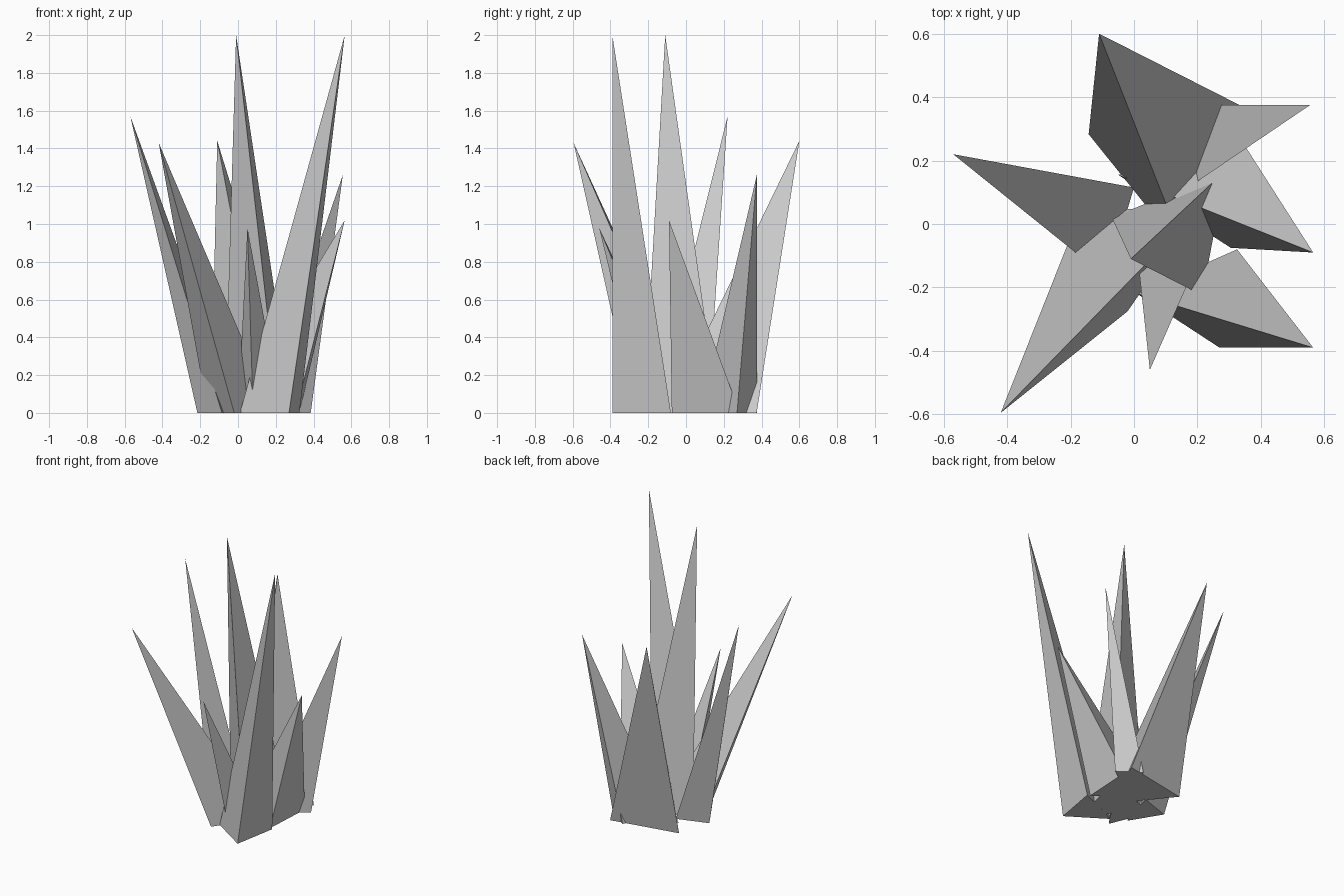
import bpy
import bmesh

if "Cube" in bpy.data.objects:
    bpy.data.objects.remove(bpy.data.objects["Cube"])


def spike(name, tip, base):
    """Three-sided leaning spike: triangular base on the ground, joined to one tip."""
    bm = bmesh.new()
    ring = [bm.verts.new((x, y, 0)) for x, y in base]
    top = bm.verts.new(tip)
    bm.faces.new(ring)
    for i in range(3):
        bm.faces.new((ring[i], ring[(i + 1) % 3], top))
    bmesh.ops.recalc_face_normals(bm, faces=bm.faces)
    mesh = bpy.data.meshes.new(name)
    bm.to_mesh(mesh)
    bm.free()
    obj = bpy.data.objects.new(name, mesh)
    bpy.context.collection.objects.link(obj)
    return obj


# Tall spikes: one central, one leaning right
spike("centre_spike", (-0.01, -0.11, 2.0), [(-0.07, 0.02), (0.215, -0.225), (0.29, 0.17)])
spike("front_right_spike", (0.565, -0.39, 2.0), [(0.01, -0.22), (0.27, -0.39), (0.325, -0.08)])

# Medium spikes fanning outwards
spike("left_spike", (-0.57, 0.22, 1.57), [(-0.215, 0.045), (-0.085, -0.17), (0.0, 0.115)])
spike("back_spike", (-0.11, 0.6, 1.44), [(-0.143, 0.283), (0.165, -0.1), (0.335, 0.374)])
spike("front_left_spike", (-0.42, -0.595, 1.43), [(-0.16, 0.06), (-0.02, -0.275), (0.19, 0.03)])
spike("back_right_spike", (0.555, 0.375, 1.26), [(0.235, 0.375), (0.12, 0.08), (0.385, 0.27)])

# Short spikes
spike("right_spike", (0.565, -0.09, 1.02), [(-0.05, 0.155), (0.305, -0.075), (0.325, 0.285)])
spike("front_spike", (0.05, -0.46, 0.98), [(0.0, 0.0), (0.08, -0.223), (0.23, -0.05)])
